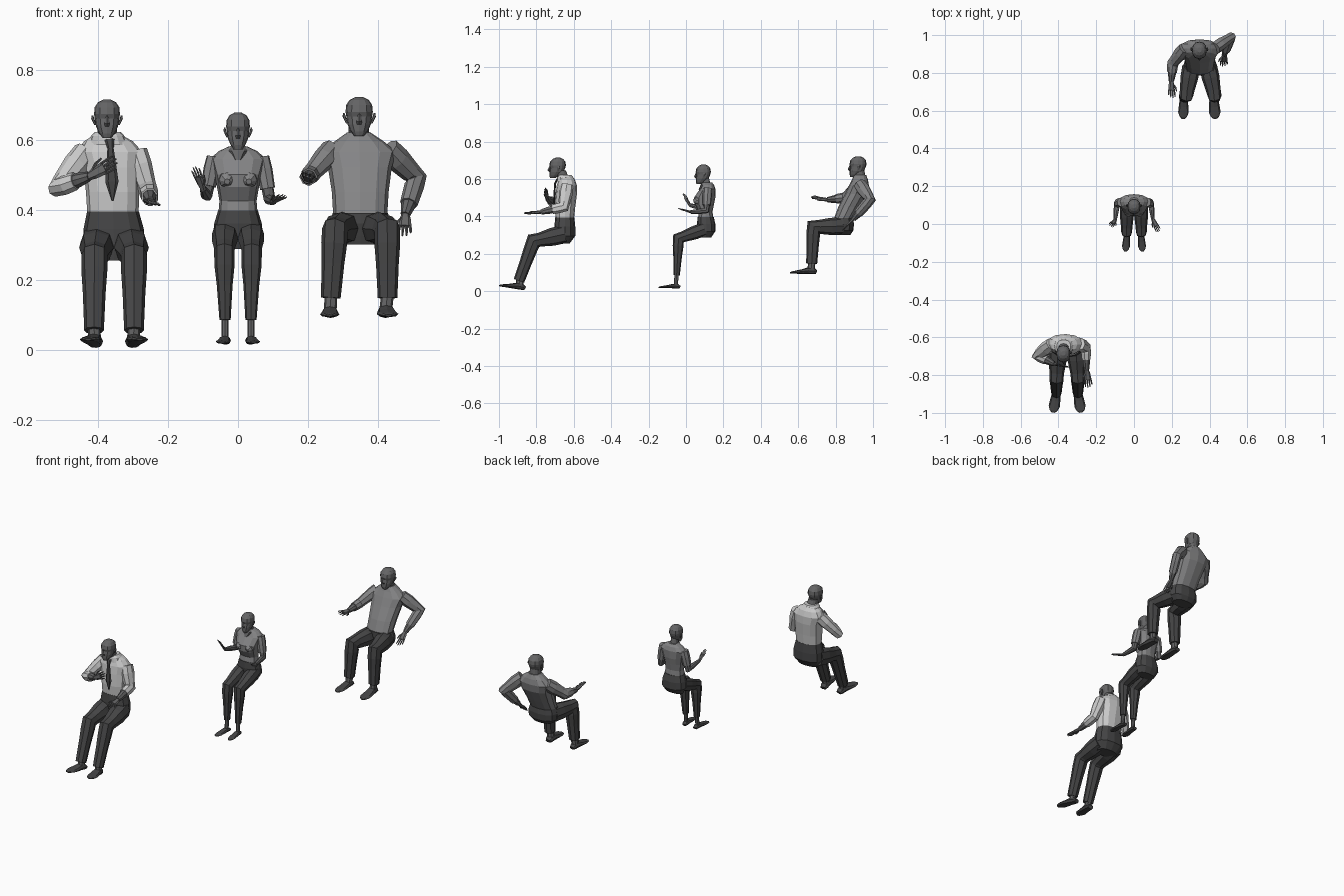
import bpy, bmesh, math
from mathutils import Vector as V

if "Cube" in bpy.data.objects:
    bpy.data.objects.remove(bpy.data.objects["Cube"])


def material(name, g):
    m = bpy.data.materials.new(name)
    m.diffuse_color = (g, g, g * 1.02, 1)
    m.use_nodes = True
    m.node_tree.nodes["Principled BSDF"].inputs["Base Color"].default_value = m.diffuse_color
    return m


SKIN, DARK = material("skin", .13), material("dark_cloth", .06)
WHITE, GREY = material("light_shirt", .6), material("grey_shirt", .23)
SHOE = material("shoe_leather", .06)
X = V((1, 0, 0))


def tube(bm, pts, radii, side=X, n=8, flat=False):
    """Skin elliptical rings along a path; flat keeps every ring horizontal."""
    pts = [V(p) for p in pts]
    rings = []
    for i, p in enumerate(pts):
        a = (p - pts[i - 1]).normalized() if i else V()
        b = (pts[i + 1] - p).normalized() if i < len(pts) - 1 else V()
        t = V((0, 0, 1)) if flat else (a + b).normalized()
        u = V(side)
        u = (u - t * u.dot(t)).normalized()
        v = t.cross(u)
        ra, rb = radii[i]
        ring = []
        for k in range(n):
            c, s = math.cos(math.tau * k / n), math.sin(math.tau * k / n)
            c = math.copysign(abs(c) ** .85, c)
            s = math.copysign(abs(s) ** .85, s)
            ring.append(bm.verts.new(p + u * ra * c + v * rb * s))
        rings.append(ring)
    for r, q in zip(rings, rings[1:]):
        for k in range(n):
            j = (k + 1) % n
            bm.faces.new((r[k], r[j], q[j], q[k]))
    bm.faces.new(rings[0])
    bm.faces.new(rings[-1])


def finish(bm, name, mat):
    bmesh.ops.recalc_face_normals(bm, faces=bm.faces)
    me = bpy.data.meshes.new(name)
    bm.to_mesh(me)
    bm.free()
    me.materials.append(mat)
    ob = bpy.data.objects.new(name, me)
    bpy.context.collection.objects.link(ob)


def loft(name, mat, pts, radii, **kw):
    bm = bmesh.new()
    tube(bm, pts, radii, **kw)
    finish(bm, name, mat)


def stack(name, mat, rows):
    """Body section from rows of z, x centre, half width, y centre, half depth."""
    loft(name, mat, [(x, y, z) for z, x, w, y, d in rows],
         [(w, d) for z, x, w, y, d in rows], n=12, flat=True)


def head(tag, x, y, z, h, w, d):
    """Skull with brow, nose and ears; z is the chin."""
    prof = [(0, .35, -.42, -.1), (.12, .62, -.46, .1), (.3, .85, -.46, .36),
            (.5, .94, -.42, .47), (.62, 1, -.47, .5), (.8, .95, -.42, .47),
            (.93, .7, -.27, .34), (1, .3, -.1, .17)]
    bm = bmesh.new()
    tube(bm, [(x, y + d * (f + b) / 2, z + h * t) for t, s, f, b in prof],
         [(w * s, d * (b - f) / 2) for t, s, f, b in prof], n=12, flat=True)
    tube(bm, [(x, y - d * .41, z + h * .58), (x, y - d * .48, z + h * .38),
              (x, y - d * .44, z + h * .3)],
         [(w * .1, d * .05), (w * .22, d * .09), (w * .16, d * .04)], n=4, flat=True)
    for s in (-1, 1):
        tube(bm, [(x + s * w * .9, y + d * .03, z + h * .33),
                  (x + s * w * 1.1, y + d * .08, z + h * .5),
                  (x + s * w * 1.12, y + d * .1, z + h * .59)],
             [(w * .08, d * .04), (w * .12, d * .1), (w * .06, d * .06)], n=6, flat=True)
    finish(bm, tag + "_head", SKIN)


def hand(name, wrist, tip, across, size):
    """Palm, four fingers and a thumb; the thumb is on the across side."""
    w, t = V(wrist), V(tip)
    d = t - w
    a = V(across)
    a = (a - d * a.dot(d) / d.length_squared).normalized()
    n = d.normalized().cross(a)
    bm = bmesh.new()
    tube(bm, [w - d * .08, w + d * .2, w + d * .55],
         [(size * .55, size * .5), (size * .85, size * .42), (size, size * .3)], side=a, n=6)
    for k, ln in enumerate((.84, .97, 1, .93)):
        o = a * size * (k - 1.5) * .52
        tube(bm, [w + d * .5 + o, w + d * .75 + o * 1.15 + n * size * .08, w + d * ln + o * 1.2],
             [(size * .23, size * .23), (size * .21, size * .2), (size * .13, size * .12)],
             side=a, n=4)
    tube(bm, [w + d * .15 + a * size * .4, w + d * .36 + a * size * 1.2, w + d * .6 + a * size * 1.5],
         [(size * .3, size * .3), (size * .27, size * .25), (size * .14, size * .14)], side=n, n=4)
    finish(bm, name, SKIN)


def arm(name, shirt, sh, el, wr, tip, across, r, cut, hs):
    """cut < 1 ends the sleeve on the upper arm, cut > 1 on the forearm."""
    sh, el, wr = V(sh), V(el), V(wr)
    side = (el - sh).cross(wr - el)
    if cut < 1:
        e = sh.lerp(el, cut)
        loft(name + "_sleeve", shirt, [sh, sh.lerp(el, .3), e],
             [(r * .9, r), (r, r * 1.05), (r * .9, r * .95)], side=side)
        sp, sr = [sh.lerp(el, cut - .1), el], [(r * .72, r * .72), (r * .7, r * .75)]
    else:
        e = el.lerp(wr, cut - 1)
        loft(name + "_sleeve", shirt, [sh, sh.lerp(el, .35), sh.lerp(el, .8), el, el.lerp(wr, .2), e],
             [(r, r), (r, r * 1.1), (r * .82, r * .9), (r * .8, r * .95), (r * .78, r * .85),
              (r * .72, r * .75)], side=side)
        sp, sr = [el.lerp(wr, cut - 1.1)], [(r * .6, r * .62)]
    loft(name + "_forearm", SKIN, sp + [sp[-1].lerp(wr, .4), wr],
         sr + [(r * .58, r * .6), (r * .38, r * .42)], side=side)
    hand(name + "_hand", wr, tip, across, hs)


def leg(name, hip, knee, ankle, foot, rh, rk, ra):
    """Trouser leg, ankle and shoe; foot is heel, toe and half width."""
    h, k, a = V(hip), V(knee), V(ankle)
    loft(name + "_trouser", DARK, [h, h.lerp(k, .4), h.lerp(k, .82), k, k.lerp(a, .2), k.lerp(a, .5), a],
         [(rh, rh), (rh, rh * .98), (rk * 1.05, rk), (rk, rk * 1.2), (rk, rk),
          ((rk + ra) / 2, (rk + ra) / 1.95), (ra, ra * 1.05)])
    heel, toe, w = V(foot[0]), V(foot[1]), foot[2]
    low = heel.lerp(toe, .2) + V((0, 0, w * .8))
    loft(name + "_ankle", SKIN, [k.lerp(a, .95), low], [(ra * .65, ra * .7)] * 2)
    prof = [(0, .55, .7), (.1, .75, 1.1), (.32, .8, 1.15), (.55, .92, .8),
            (.75, 1, .58), (.92, .7, .4), (1, .3, .22)]
    loft(name + "_shoe", SHOE, [heel.lerp(toe, t) + V((0, 0, w * q / 2)) for t, p, q in prof],
         [(w * p, w * q / 2) for t, p, q in prof])


# Front man: light shirt and tie
stack("front_man_shirt", WHITE, [
    (.385, -.357, .073, -.648, .049), (.45, -.358, .076, -.647, .055), (.52, -.362, .08, -.64, .057),
    (.565, -.366, .093, -.637, .054), (.595, -.37, .07, -.637, .044), (.615, -.372, .036, -.642, .034)])
stack("front_man_collar", WHITE, [(.585, -.37, .058, -.645, .046), (.61, -.372, .048, -.647, .042),
                                  (.622, -.372, .037, -.647, .034)])
loft("front_man_tie", DARK, [(-.367, -.688, .6), (-.364, -.7, .575), (-.36, -.706, .48), (-.358, -.704, .425)],
     [(.014, .006), (.009, .006), (.019, .005), (.003, .003)], n=6)
stack("front_man_neck", SKIN, [(.59, -.372, .03, -.65, .03), (.645, -.374, .027, -.672, .03)])
head("front_man", -.374, -.688, .605, .109, .037, .092)
stack("front_man_hips", DARK, [
    (.395, -.357, .074, -.648, .051), (.345, -.355, .086, -.648, .056),
    (.295, -.354, .088, -.648, .056), (.255, -.354, .065, -.66, .038)])
leg("front_man_right", (-.401, -.65, .305), (-.41, -.815, .268), (-.411, -.893, .055),
    ((-.405, -.862, .004), (-.428, -.998, .026), .03), .049, .037, .028)
leg("front_man_left", (-.308, -.65, .305), (-.297, -.815, .268), (-.297, -.893, .055),
    ((-.303, -.862, .004), (-.28, -.998, .026), .03), .049, .037, .028)
arm("front_man_right_arm", WHITE, (-.435, -.635, .565), (-.512, -.695, .465), (-.425, -.74, .495),
    (-.345, -.757, .54), (-.1, .1, 1), .034, 1.55, .019)
arm("front_man_left_arm", WHITE, (-.292, -.635, .565), (-.255, -.655, .45), (-.25, -.775, .423),
    (-.238, -.866, .416), (-1, 0, .2), .034, 1.5, .019)

# Middle woman: short-sleeved top
stack("woman_top", GREY, [
    (.39, 0, .056, .105, .041), (.425, 0, .053, .106, .036), (.465, 0, .06, .098, .052),
    (.5, 0, .067, .1, .057), (.545, 0, .08, .116, .042), (.567, 0, .055, .118, .032),
    (.58, 0, .027, .115, .025)])
bm = bmesh.new()
for s in (-1, 1):
    tube(bm, [(s * .03, .085, .488), (s * .031, .055, .484), (s * .031, .04, .48)],
         [(.027, .027), (.023, .022), (.008, .008)])
finish(bm, "woman_bust", GREY)
stack("woman_neck", SKIN, [(.542, 0, .012, .095, .028), (.568, 0, .032, .108, .03),
                           (.582, 0, .02, .108, .021), (.61, 0, .018, .102, .02)])
head("woman", 0, .091, .572, .105, .034, .084)
stack("woman_hips", DARK, [(.397, 0, .057, .105, .043), (.36, 0, .068, .108, .049),
                           (.32, 0, .072, .111, .046), (.287, 0, .054, .105, .03)])
for s, side in ((-1, "right"), (1, "left")):
    leg("woman_" + side, (s * .037, .1, .332), (s * .039, -.04, .282), (s * .037, -.05, .085),
        ((s * .035, -.032, .014), (s * .045, -.146, .018), .021), .037, .029, .016)
arm("woman_right_arm", GREY, (-.068, .116, .55), (-.09, .108, .44), (-.1, .02, .46),
    (-.125, -.012, .522), (.8, -.4, 0), .024, .75, .014)
arm("woman_left_arm", GREY, (.068, .116, .55), (.09, .108, .43), (.1, .025, .423),
    (.132, -.04, .442), (-1, -.3, .2), .024, .75, .014)

# Rear man: grey shirt, leaning back
stack("rear_man_shirt", GREY, [
    (.38, .349, .077, .838, .05), (.45, .349, .081, .872, .058), (.52, .348, .091, .91, .06),
    (.565, .347, .105, .925, .053), (.595, .346, .07, .93, .043), (.62, .345, .034, .93, .034)])
stack("rear_man_neck", SKIN, [(.6, .345, .031, .93, .031), (.65, .345, .028, .922, .031)])
head("rear_man", .346, .918, .61, .111, .039, .094)
stack("rear_man_hips", DARK, [(.39, .349, .079, .84, .053), (.36, .35, .088, .842, .056),
                              (.325, .35, .086, .845, .05), (.3, .35, .062, .84, .038)])
leg("rear_man_right", (.303, .835, .348), (.277, .682, .343), (.265, .672, .148),
    ((.264, .697, .09), (.261, .557, .094), .028), .047, .037, .028)
leg("rear_man_left", (.393, .835, .348), (.426, .682, .343), (.427, .672, .148),
    ((.42, .697, .09), (.43, .557, .094), .031), .047, .037, .028)
arm("rear_man_right_arm", GREY, (.268, .93, .57), (.205, .85, .498), (.198, .755, .488),
    (.2, .668, .504), (1, 0, -.4), .033, 1.5, .019)
arm("rear_man_left_arm", GREY, (.428, .93, .572), (.51, .985, .49), (.478, .895, .385),
    (.475, .835, .325), (-.8, .3, .3), .033, 1.7, .019)
